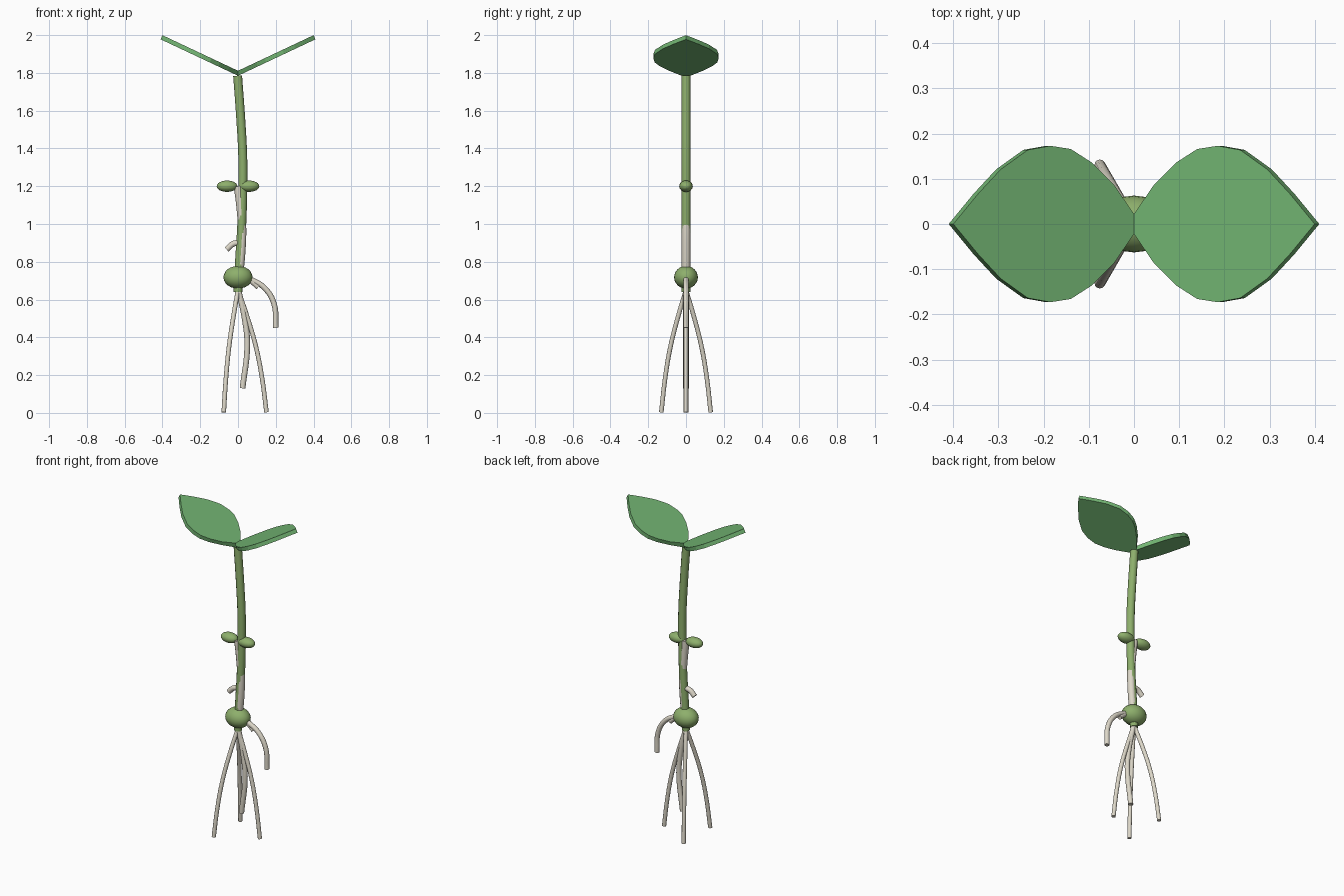
import bpy, bmesh, math
from mathutils import Vector

if "Cube" in bpy.data.objects:
    bpy.data.objects.remove(bpy.data.objects["Cube"])


def material(name, color):
    m = bpy.data.materials.new(name)
    m.diffuse_color = (*color, 1)
    m.use_nodes = True
    m.node_tree.nodes["Principled BSDF"].inputs["Base Color"].default_value = m.diffuse_color
    return m


LEAF = material("leaf_green", (0.17, 0.46, 0.17))
STEM = material("stem_green", (0.27, 0.43, 0.15))
ROOT = material("root_cream", (0.72, 0.68, 0.58))


def smooth(ob, angle=40):
    bpy.ops.object.select_all(action='DESELECT')
    ob.select_set(True)
    bpy.context.view_layer.objects.active = ob
    bpy.ops.object.shade_smooth_by_angle(angle=math.radians(angle))


def tube(name, points, radius, mat, taper=1.0):
    """Capped round tube along a smooth path, converted to a mesh."""
    cu = bpy.data.curves.new(name, 'CURVE')
    cu.dimensions = '3D'
    cu.bevel_depth, cu.bevel_resolution = radius, 4
    cu.use_fill_caps, cu.resolution_u = True, 6
    sp = cu.splines.new('BEZIER')
    sp.bezier_points.add(len(points) - 1)
    for i, (bp, p) in enumerate(zip(sp.bezier_points, points)):
        bp.co = p
        bp.handle_left_type = bp.handle_right_type = 'AUTO'
        bp.radius = 1 + (taper - 1) * i / (len(points) - 1)
    ob = bpy.data.objects.new(name, cu)
    bpy.context.collection.objects.link(ob)
    bpy.ops.object.select_all(action='DESELECT')
    ob.select_set(True)
    bpy.context.view_layer.objects.active = ob
    bpy.ops.object.convert(target='MESH')
    ob = bpy.context.object
    ob.data.materials.clear()
    ob.data.materials.append(mat)
    smooth(ob)


def ellipsoid(name, center, radii):
    bpy.ops.mesh.primitive_uv_sphere_add(segments=20, ring_count=12, radius=1, location=center)
    ob = bpy.context.object
    ob.name = name
    ob.scale = radii
    bpy.ops.object.transform_apply(location=False, rotation=False, scale=True)
    ob.data.materials.append(STEM)
    smooth(ob)


def leaf(name, side):
    """Flat tilted blade, mitred where the pair meets over the stem."""
    half = [(0, .022), (.05, .088), (.1, .137), (.145, .166), (.19, .173),
            (.24, .164), (.3, .121), (.35, .067), (.405, 0)]
    outline = half + [(x, -y) for x, y in half[-2::-1]]
    tilt, t = math.radians(25.2), 0.012
    bm = bmesh.new()
    layers = []
    for s in (-1, 1):
        ring = []
        for x, y in outline:
            if x == 0:
                off = Vector((0, 0, s * t / math.cos(tilt)))
            else:
                off = Vector((-math.sin(tilt), 0, math.cos(tilt))) * s * t
            p = Vector((x, y, 1.798 + x * math.tan(tilt))) + off
            ring.append(bm.verts.new((p.x * side, p.y, p.z)))
        bm.faces.new(ring)
        layers.append(ring)
    lo, hi = layers
    for i in range(len(lo)):
        j = (i + 1) % len(lo)
        bm.faces.new((lo[i], lo[j], hi[j], hi[i]))
    bmesh.ops.recalc_face_normals(bm, faces=bm.faces)
    me = bpy.data.meshes.new(name)
    bm.to_mesh(me)
    bm.free()
    me.materials.append(LEAF)
    bpy.context.collection.objects.link(bpy.data.objects.new(name, me))


# Leaves and side buds
for label, side in (("right", 1), ("left", -1)):
    leaf(label + "_leaf", side)
    ellipsoid(label + "_bud", (0.058 * side, 0, 1.2), (0.055, 0.036, 0.03))

# Stem, seed bulb and the pale root core beside the lower stem
tube("stem", [(0, 0, .64), (.008, 0, .8), (.02, 0, 1.0), (.0255, 0, 1.2),
              (.025, 0, 1.36), (.015, 0, 1.55), (-.002, 0, 1.785)], .0235, STEM)
ellipsoid("seed_bulb", (0, 0, .718), (.077, .063, .06))
tube("root_core", [(.0, 0, 1.2), (.013, 0, 1.1), (.021, 0, .99), (.018, 0, .87),
                   (.002, 0, .7)], .0225, ROOT)

# Three spreading main roots
spread = [(0, .65), (.045, .52), (.095, .35), (.128, .18), (.151, .003)]
for i, deg in enumerate((0, 120, 240)):
    a = math.radians(deg)
    tube(f"main_root_{i + 1}", [(r * math.cos(a), r * math.sin(a), z) for r, z in spread],
         .012, ROOT)

# Central root and the side rootlets
tube("central_root", [(0, 0, .66), (.035, 0, .5), (.049, 0, .36), (.024, 0, .13)], .015, ROOT)
tube("curling_root", [(.03, 0, .72), (.08, 0, .7), (.14, 0, .662), (.19, 0, .58),
                      (.2, 0, .45)], .0145, ROOT)
tube("root_nub", [(.04, 0, .715), (.08, 0, .69), (.107, 0, .665)], .014, ROOT)
tube("upper_rootlet", [(.01, 0, .9), (-.025, 0, .895), (-.06, 0, .865)], .0155, ROOT)
